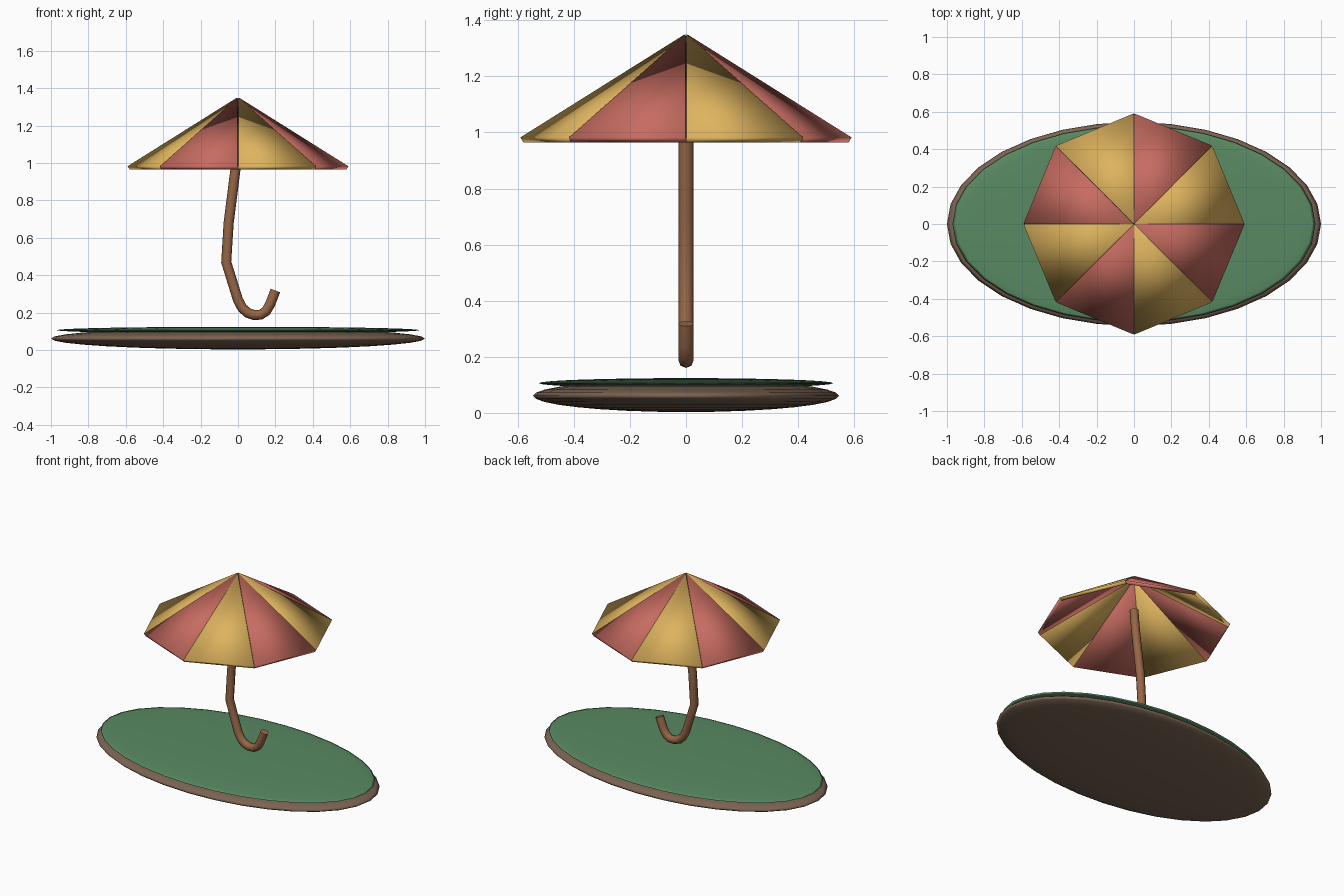
import bpy, math

if "Cube" in bpy.data.objects:
    bpy.data.objects.remove(bpy.data.objects["Cube"])


def material(name, rgb):
    m = bpy.data.materials.new(name)
    m.diffuse_color = (*rgb, 1.0)
    m.use_nodes = True
    m.node_tree.nodes["Principled BSDF"].inputs["Base Color"].default_value = m.diffuse_color
    return m


RED = material("coral red", (0.57, 0.15, 0.12))
YELLOW = material("warm yellow", (0.73, 0.456, 0.114))
GREEN = material("grass green", (0.10, 0.255, 0.125))
WOOD = material("wood brown", (0.305, 0.133, 0.061))
EARTH = material("earth brown", (0.195, 0.127, 0.084))


def flat_ellipsoid(name, size, z, mat):
    bpy.ops.mesh.primitive_uv_sphere_add(segments=32, ring_count=16, radius=1, location=(0, 0, z))
    ob = bpy.context.object
    ob.name = name
    ob.scale = size
    bpy.ops.object.transform_apply(location=False, rotation=False, scale=True)
    bpy.ops.object.shade_smooth()
    ob.data.materials.append(mat)


# Oval island: earth with a thin layer of grass on top
flat_ellipsoid("earth_base", (1.0, 0.545, 0.058), 0.061, EARTH)
flat_ellipsoid("grass_top", (0.97, 0.525, 0.018), 0.106, GREEN)

# Canopy: eight separate thin triangular panels in alternating colours
RADIUS, RIM_Z, APEX_Z = 0.585, 0.973, 1.34
for i in range(8):
    a, b = math.radians(45 * i), math.radians(45 * (i + 1))
    mesh = bpy.data.meshes.new("canopy_panel")
    mesh.from_pydata([(0, 0, APEX_Z)] + [(RADIUS * math.cos(t), RADIUS * math.sin(t), RIM_Z)
                                         for t in (a, b)], [], [(0, 1, 2)])
    mesh.polygons[0].use_smooth = True
    mesh.materials.append(RED if i % 2 else YELLOW)
    panel = bpy.data.objects.new(f"canopy_panel_{i + 1}", mesh)
    bpy.context.collection.objects.link(panel)
    solid = panel.modifiers.new("thickness", 'SOLIDIFY')
    solid.thickness = 0.022
    solid.offset = 0

# Curved shaft ending in a hook
path = [(0.0, 1.11), (-0.013, 0.97), (-0.05, 0.68), (-0.063, 0.47), (0.0, 0.267), (0.022, 0.226),
        (0.05, 0.199), (0.085, 0.187), (0.12, 0.188), (0.15, 0.207), (0.172, 0.245), (0.2, 0.318)]
curve = bpy.data.curves.new("handle", 'CURVE')
curve.dimensions = '3D'
curve.bevel_depth = 0.027
curve.bevel_resolution = 2
curve.use_fill_caps = True
spline = curve.splines.new('POLY')
spline.points.add(len(path) - 1)
for p, (x, z) in zip(spline.points, path):
    p.co = (x, 0, z, 1)
handle = bpy.data.objects.new("handle", curve)
bpy.context.collection.objects.link(handle)
curve.materials.append(WOOD)
bpy.ops.object.select_all(action='DESELECT')
bpy.context.view_layer.objects.active = handle
handle.select_set(True)
bpy.ops.object.convert(target='MESH')
bpy.ops.object.shade_smooth_by_angle(angle=math.radians(50))
